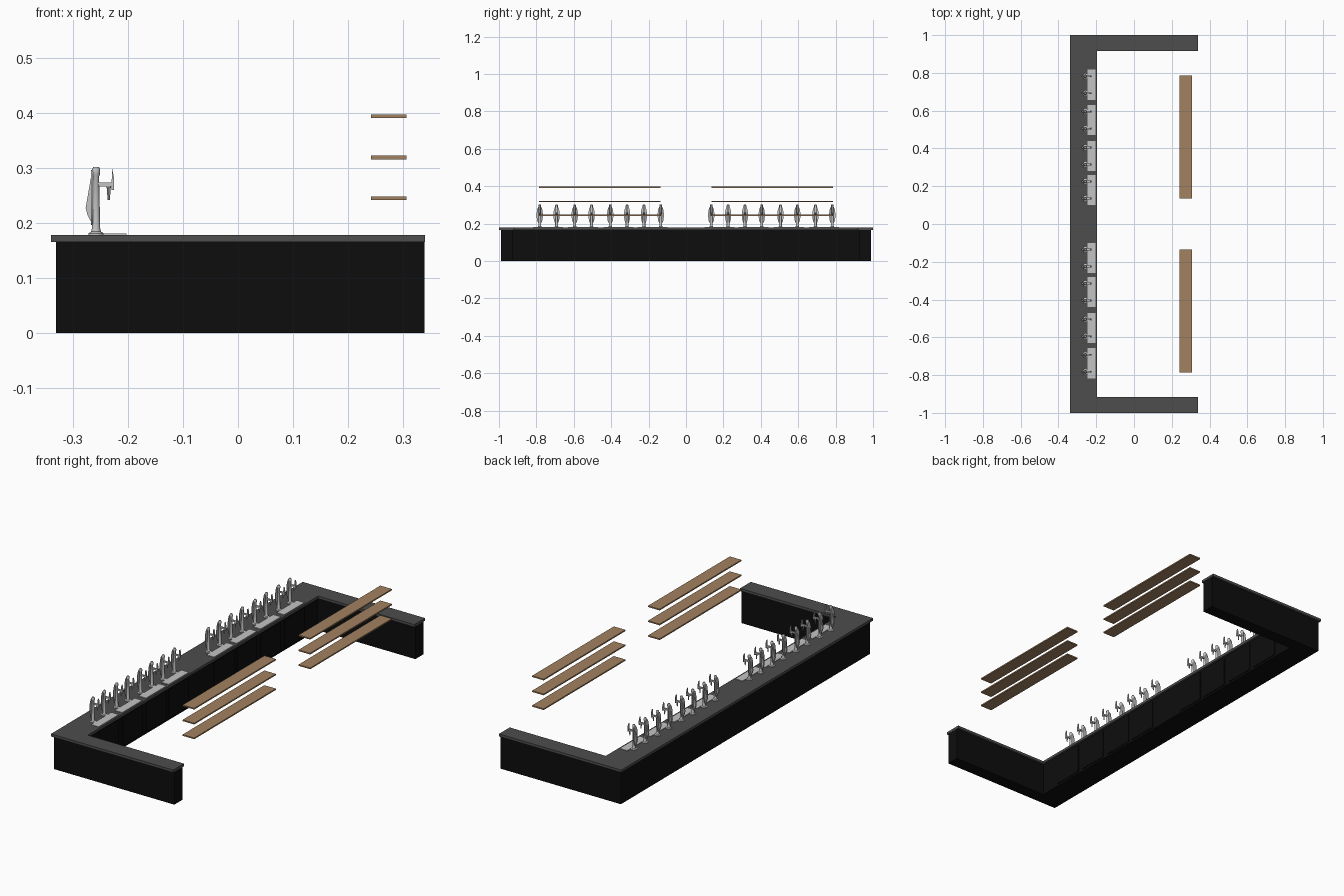
import bpy, bmesh, math
from mathutils import Matrix, Vector

if "Cube" in bpy.data.objects:
    bpy.data.objects.remove(bpy.data.objects["Cube"])

def material(name, rgb):
    m = bpy.data.materials.new(name)
    m.diffuse_color = (*rgb, 1)
    m.use_nodes = True
    m.node_tree.nodes["Principled BSDF"].inputs["Base Color"].default_value = m.diffuse_color
    return m

BLACK = material("black panel", (0.004, 0.004, 0.004))
GREY = material("dark grey worktop", (0.075, 0.075, 0.075))
STEEL = material("brushed steel", (0.55, 0.55, 0.55))
WOOD = material("tan wood", (0.36, 0.22, 0.115))

def finish(bm, name, mat):
    bmesh.ops.recalc_face_normals(bm, faces=bm.faces[:])
    me = bpy.data.meshes.new(name)
    bm.to_mesh(me)
    bm.free()
    me.materials.append(mat)
    ob = bpy.data.objects.new(name, me)
    bpy.context.collection.objects.link(ob)
    return ob

def add_box(bm, lo, hi):
    c = [(a + b) / 2 for a, b in zip(lo, hi)]
    s = [b - a for a, b in zip(lo, hi)]
    bmesh.ops.create_cube(bm, size=1, matrix=Matrix.Translation(c) @ Matrix.Diagonal((*s, 1)))

def box(name, lo, hi, mat):
    bm = bmesh.new()
    add_box(bm, lo, hi)
    return finish(bm, name, mat)

def prism(bm, pts, offset):
    # extrude a planar outline by an offset
    f = bm.faces.new([bm.verts.new(p) for p in pts])
    r = bmesh.ops.extrude_face_region(bm, geom=[f], use_keep_orig=True)
    bmesh.ops.translate(bm, verts=[v for v in r["geom"] if isinstance(v, bmesh.types.BMVert)], vec=Vector(offset))

def lathe(bm, profile, x, sides=12):
    # closed turned shape about a vertical axis; profile is (radius, z)
    rings = [[bm.verts.new((x + r * math.cos(2 * math.pi * i / sides), r * math.sin(2 * math.pi * i / sides), z))
              for i in range(sides)] for r, z in profile]
    for a, b in zip(rings, rings[1:]):
        for i in range(sides):
            j = (i + 1) % sides
            bm.faces.new((a[i], a[j], b[j], b[i]))
    bm.faces.new(rings[0])
    bm.faces.new(rings[-1])

def u_shape(name, x0, x1, xin, y, yin, z0, z1, mat):
    bm = bmesh.new()
    pts = [(x0, -y), (x1, -y), (x1, -yin), (xin, -yin), (xin, yin), (x1, yin), (x1, y), (x0, y)]
    prism(bm, [(a, b, z0) for a, b in pts], (0, 0, z1 - z0))
    return finish(bm, name, mat)

# U-shaped counter
u_shape("counter_base", -0.331, 0.339, -0.205, 0.99, 0.925, 0, 0.165, BLACK)
u_shape("counter_top", -0.34, 0.34, -0.195, 1.0, 0.915, 0.165, 0.178, GREY)

# One tap: pedestal, column, cap, rear badge, spout and lever
bm = bmesh.new()
X = -0.258
lathe(bm, [(0.014, 0.178), (0.014, 0.181), (0.009, 0.184), (0.0075, 0.19), (0.0055, 0.285),
           (0.0075, 0.289), (0.0075, 0.297), (0.005, 0.302)], X)
# oval badge plate behind the column, with a raised keel
oval = [(-0.264, 0.017 * math.sin(2 * math.pi * i / 14), 0.246 + 0.05 * math.cos(2 * math.pi * i / 14))
        for i in range(14)]
prism(bm, oval, (-0.003, 0, 0))
prism(bm, [(-0.266, -0.005, 0.29), (-0.277, -0.005, 0.227), (-0.273, -0.005, 0.213), (-0.266, -0.005, 0.2)],
      (0, 0.01, 0))
# spout arm, nozzle and lever
add_box(bm, (-0.256, -0.004, 0.266), (-0.226, 0.004, 0.273))
lathe(bm, [(0.002, 0.242), (0.004, 0.268)], -0.235, 8)
prism(bm, [(-0.230, -0.005, 0.26), (-0.225, -0.005, 0.26), (-0.225, -0.005, 0.28), (-0.229, -0.005, 0.3)],
      (0, 0.01, 0))
tap = finish(bm, "tap", STEEL)
bpy.context.view_layer.objects.active = tap
tap.select_set(True)
bpy.ops.object.shade_smooth_by_angle(angle=math.radians(40))

# Drip trays, cabinet doors and a pair of taps for each
first = True
for side in (-1, 1):
    for c in (0.18, 0.36, 0.55, 0.737):
        y = side * c
        box("drip_tray", (-0.245, y - 0.08, 0.177), (-0.203, y + 0.08, 0.181), STEEL)
        box("cabinet_door", (-0.206, y - 0.078, 0.01), (-0.201, y + 0.078, 0.155), BLACK)
        for d in (-0.045, 0.045):
            ob = tap if first else tap.copy()
            if not first:
                bpy.context.collection.objects.link(ob)
            first = False
            ob.location.y = y + d

# Hanging shelves, three on each side
for side in (-1, 1):
    for z in (0.245, 0.319, 0.394):
        a, b = sorted((side * 0.136, side * 0.785))
        box("shelf", (0.242, a, z - 0.0033), (0.306, b, z + 0.0033), WOOD)
